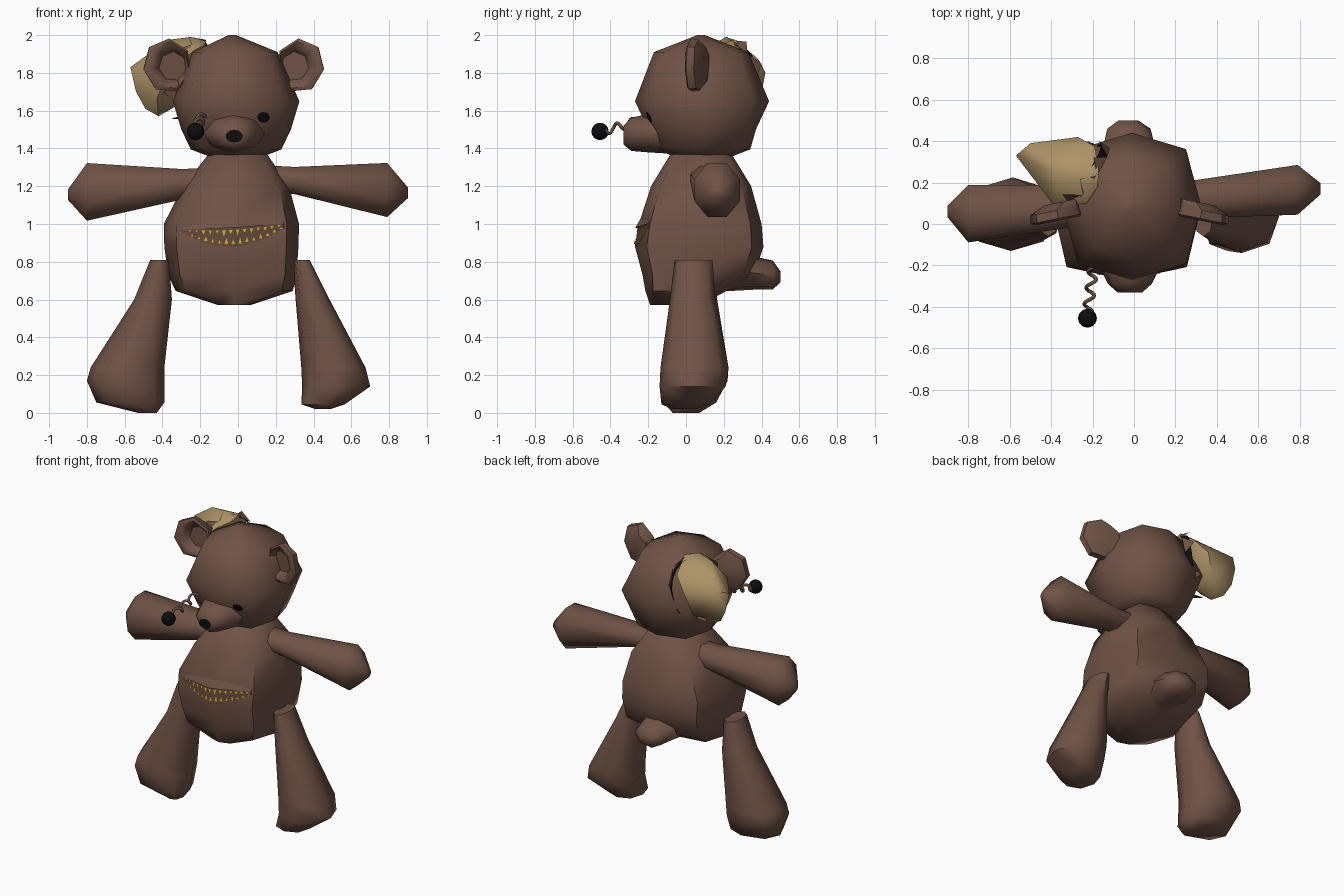
import bpy, bmesh, math, random
from mathutils import Vector
from mathutils.bvhtree import BVHTree

if "Cube" in bpy.data.objects:
    bpy.data.objects.remove(bpy.data.objects["Cube"])

random.seed(4)


def material(name, rgb):
    m = bpy.data.materials.new(name)
    m.diffuse_color = (*rgb, 1)
    m.use_nodes = True
    m.node_tree.nodes["Principled BSDF"].inputs["Base Color"].default_value = m.diffuse_color
    return m


FUR = material("brown_fur", (0.162, 0.086, 0.061))
STUFF = material("tan_stuffing", (0.42, 0.29, 0.135))
BLACK = material("black", (0.004, 0.004, 0.005))
MOUTH = material("dark_mouth", (0.115, 0.06, 0.034))
TOOTH = material("yellow_teeth", (0.58, 0.38, 0.04))


def finish(name, bm, mat, angle=60):
    bmesh.ops.recalc_face_normals(bm, faces=bm.faces)
    me = bpy.data.meshes.new(name)
    bm.to_mesh(me)
    bm.free()
    me.materials.append(mat)
    ob = bpy.data.objects.new(name, me)
    bpy.context.collection.objects.link(ob)
    if angle:
        bpy.ops.object.select_all(action='DESELECT')
        ob.select_set(True)
        bpy.context.view_layer.objects.active = ob
        bpy.ops.object.shade_smooth_by_angle(angle=math.radians(angle))
    return ob


def loft(name, axis, rings, mat=FUR, n=8, p=1.0, phase=0.0, angle=60):
    """Skin closed rings (centre xyz, two radii) standing across the axis."""
    bm = bmesh.new()
    a, b = {'x': (1, 2), 'y': (0, 2), 'z': (0, 1)}[axis]
    loops = []
    for cx, cy, cz, ra, rb in rings:
        loop = []
        for i in range(n):
            t = math.tau * (i + phase) / n
            c, s = math.cos(t), math.sin(t)
            co = [cx, cy, cz]
            co[a] += ra * math.copysign(abs(c) ** p, c)
            co[b] += rb * math.copysign(abs(s) ** p, s)
            loop.append(bm.verts.new(co))
        loops.append(loop)
    for l0, l1 in zip(loops, loops[1:]):
        for i in range(n):
            j = (i + 1) % n
            bm.faces.new((l0[i], l0[j], l1[j], l1[i]))
    bm.faces.new(loops[0])
    bm.faces.new(loops[-1])
    return finish(name, bm, mat, angle)


def tree(ob):
    bm = bmesh.new()
    bm.from_mesh(ob.data)
    t = BVHTree.FromBMesh(bm)
    bm.free()
    return t


def on_front(t, x, z, lift):
    hit = t.ray_cast(Vector((x, -2, z)), Vector((0, 1, 0)))[0]
    return Vector((x, hit.y - lift, z))


# Body, head, snout and tail
body = loft("body", 'z', [
    (-.02, -.06, .572, .09, .13), (-.02, 0, .645, .31, .215), (-.03, .065, .73, .34, .295),
    (-.035, .07, .88, .355, .34), (-.035, .075, 1.0, .358, .325),
    (-.01, .08, 1.2, .28, .265), (0, .08, 1.39, .14, .15)], p=.58)
head = loft("head", 'z', [
    (-.01, .09, 1.36, .15, .16), (-.01, .09, 1.395, .24, .25), (-.01, .085, 1.5, .29, .285),
    (-.01, .085, 1.65, .335, .355), (-.015, .08, 1.91, .225, .25),
    (-.03, .08, 2.0, .02, .02)], p=.72)
snout = loft("snout", 'y', [
    (-.02, -.05, 1.48, .19, .11), (-.02, -.21, 1.48, .145, .10),
    (-.02, -.29, 1.475, .105, .088), (-.02, -.33, 1.47, .06, .05)])
loft("tail", 'y', [(-.03, .20, .77, .20, .13), (-.03, .36, .74, .135, .09),
                   (-.03, .46, .73, .11, .078), (-.03, .50, .72, .05, .03)], n=7)

# Arms flare toward blunt paws
loft("left_arm", 'x', [(.08, .11, 1.24, .10, .08), (.30, .12, 1.23, .10, .078),
                       (.79, .165, 1.18, .13, .155), (.90, .17, 1.165, .03, .03)], phase=.5)
loft("right_arm", 'x', [(-.08, .09, 1.22, .10, .085), (-.30, .085, 1.21, .11, .088),
                        (-.80, .05, 1.17, .15, .165), (-.90, .06, 1.155, .03, .03)], phase=.5)

# Legs hang from the hips and widen into feet
loft("left_leg", 'z', [(.335, .04, .81, .045, .10), (.395, .035, .60, .09, .12),
                       (.505, .045, .24, .17, .18), (.52, .035, .14, .18, .175),
                       (.45, 0, .045, .115, .13), (.45, -.01, .02, .04, .06)], p=.85)
loft("right_leg", 'z', [(-.415, .04, .81, .05, .10), (-.45, .045, .60, .10, .12),
                        (-.585, .05, .24, .195, .175), (-.595, .045, .17, .205, .175),
                        (-.57, .02, .055, .18, .14), (-.48, 0, .0, .05, .07)], p=.85)

# Cupped ears, hollow open toward the head and swept forward at the outer edge
for side, name, cx in ((1, "left_ear", .33), (-1, "right_ear", -.375)):
    ear = loft(name, 'y', [(-side * .04, .06, 0, .09, .09), (0, .025, 0, .125, .14),
                           (0, -.015, 0, .132, .145), (-side * .005, -.025, 0, .115, .128),
                           (-side * .025, -.012, -.005, .095, .098),
                           (-side * .035, .03, -.008, .075, .078)],
               n=7, phase=.5 if side < 0 else 0, angle=50)
    ear.location = (cx, .04, 1.838)
    ear.rotation_euler = (0, side * .15, -side * .2)

# Flat eye and nose laid on the face
head_tree, snout_tree, body_tree = tree(head), tree(snout), tree(body)
for name, t, x, z, rx, rz in (("left_eye", head_tree, .135, 1.565, .033, .028),
                              ("nose", snout_tree, -.02, 1.465, .045, .033)):
    bm = bmesh.new()
    mid = bm.verts.new(on_front(t, x, z, .008))
    rim = [bm.verts.new(on_front(t, x + rx * math.cos(k * math.tau / 12),
                                 z + rz * math.sin(k * math.tau / 12), .008)) for k in range(12)]
    for k in range(12):
        bm.faces.new((mid, rim[k], rim[(k + 1) % 12]))
    finish(name, bm, BLACK, 0)

# Loose eye on a spring
bm = bmesh.new()
bmesh.ops.create_uvsphere(bm, u_segments=12, v_segments=8, radius=.046)
bmesh.ops.translate(bm, verts=bm.verts, vec=(-.225, -.455, 1.49))
finish("loose_eye", bm, BLACK)
cu = bpy.data.curves.new("spring", 'CURVE')
cu.dimensions = '3D'
cu.bevel_depth = .009
cu.bevel_resolution = 1
sp = cu.splines.new('POLY')
STEPS = 42
sp.points.add(STEPS)
for k in range(STEPS + 1):
    f = k / STEPS
    a = f * 3.2 * math.tau
    sp.points[k].co = (-.195 - .03 * f + .022 * math.cos(a), -.19 - .25 * f,
                       1.565 - .075 * f + .022 * math.sin(a), 1)
cu.materials.append(FUR)
bpy.context.collection.objects.link(bpy.data.objects.new("eye_spring", cu))


# Grin torn across the belly: lens-shaped hollow, upper lip and pointed teeth
def upper(f):
    return .972 + .035 * f * f


def lower(f):
    return upper(f) - .098 * math.sin(math.pi * f) ** .8


def mouth_x(f):
    return -.315 + .59 * f


def strip(name, rows, mat):
    bm = bmesh.new()
    vs = [[bm.verts.new(co) for co in row] for row in rows]
    for r0, r1 in zip(vs, vs[1:]):
        for i in range(len(r0) - 1):
            bm.faces.new((r0[i], r0[i + 1], r1[i + 1], r1[i]))
    return finish(name, bm, mat, 0)


fs = [.01 + .98 * k / 20 for k in range(21)]
strip("mouth_hollow", [[on_front(body_tree, mouth_x(f), upper(f) * (1 - s) + lower(f) * s, .004)
                        for f in fs] for s in (0, .5, 1)], MOUTH)
strip("upper_lip", [[on_front(body_tree, mouth_x(f), upper(f) + dz * math.sin(math.pi * f),
                              .002 + out * math.sin(math.pi * f)) for f in fs]
                    for dz, out in ((.05, 0), (0, .016), (.003, 0))], FUR)
bm = bmesh.new()
for k in range(14):
    f, w = .1 + .8 * k / 13, random.uniform(.006, .011)
    for root, other in ((upper, lower), (lower, upper)):
        g = f + (.022 if root is lower else 0)
        z0 = root(g)
        depth = other(g) - z0
        base, z1 = z0 + depth * .12, z0 + depth * random.uniform(.3, .5)
        bm.faces.new([bm.verts.new(on_front(body_tree, mouth_x(g) + dx, z, .008))
                      for dx, z in ((-w, base), (w, base), (0, z1))])
finish("teeth", bm, TOOTH, 0)

# Stuffing bursting from the side of the head
bm = bmesh.new()
for co in ((-.57, .33, 1.83), (-.54, .33, 1.70), (-.50, .39, 1.86), (-.49, .31, 1.61),
           (-.42, .27, 1.57), (-.33, .39, 1.64), (-.27, .42, 1.80), (-.19, .375, 1.88),
           (-.37, .24, 1.975), (-.25, .21, 1.99), (-.17, .26, 1.975), (-.175, .18, 1.95),
           (-.23, .10, 1.92), (-.38, .08, 1.80), (-.43, .16, 1.66), (-.20, .20, 1.70)):
    bm.verts.new(co)
bmesh.ops.convex_hull(bm, input=bm.verts)
finish("stuffing", bm, STUFF, 50)

# Dark tear edge and ragged fur flaps around the stuffing
nrm = Vector((-.82, .56, .12)).normalized()
u = Vector((.56, .82, 0)).normalized()
v = nrm.cross(u)
v = v if v.z > 0 else -v
mid = Vector((-.02, .09, 1.735))


def tear_point(k, out, r):
    a = k * math.tau / 18
    return mid + nrm * out + u * (r * .85 * math.cos(a)) + v * (r * 1.05 * math.sin(a))


strip("tear_edge", [[tear_point(k, .24, .19) for k in range(19)],
                    [tear_point(k, .285, .195) for k in range(19)]], BLACK)
bm = bmesh.new()
for k, out in ((1, .31), (3, .30), (5, .30), (7, .32), (10, .33), (13, .36), (16, .33)):
    bm.faces.new([bm.verts.new(tear_point(j, o, r)) for j, o, r in
                  ((k - 1, .24, .205), (k, out, .215), (k + 1, .24, .205))])
finish("torn_flaps", bm, FUR, 0)
